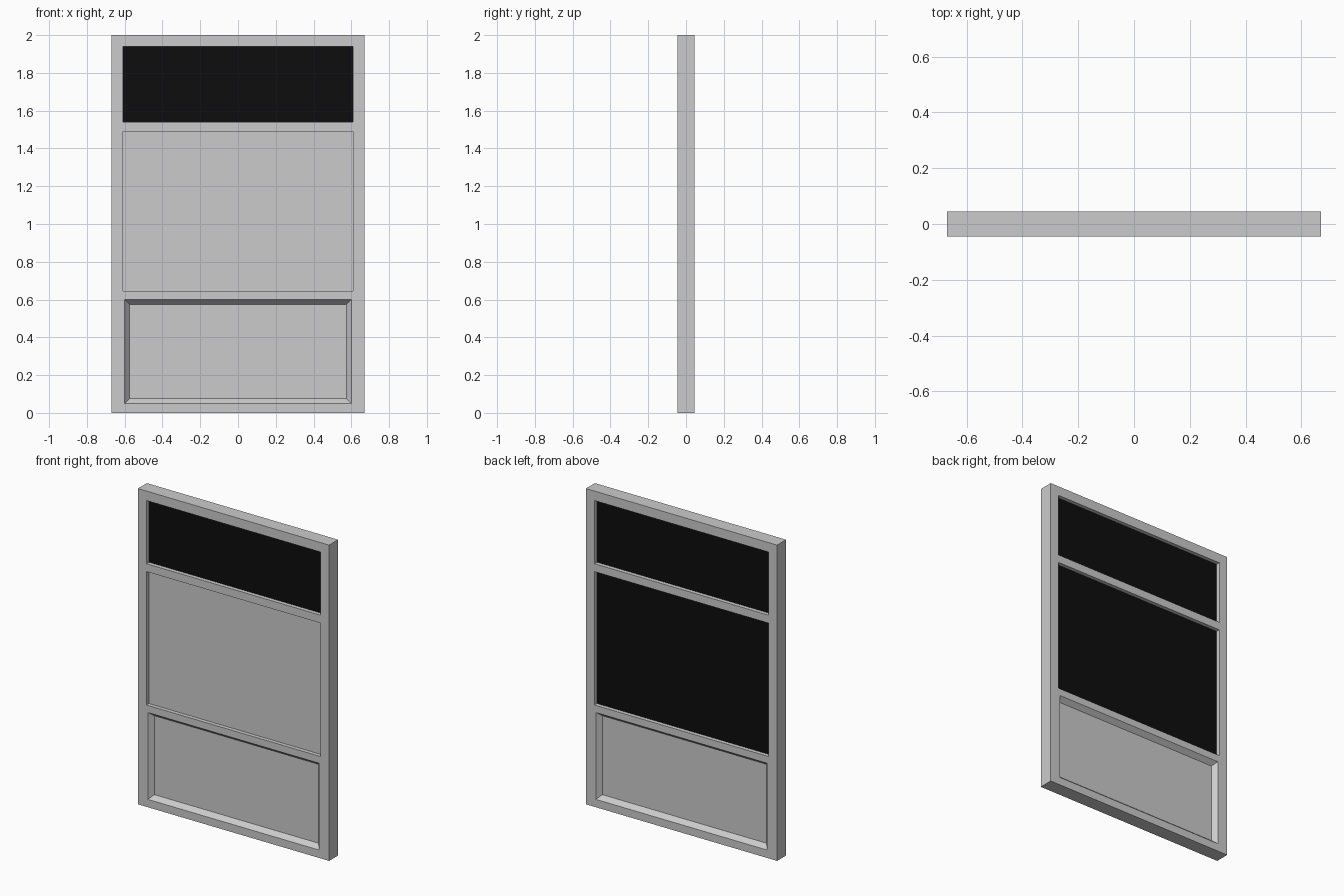
import bpy, bmesh

if "Cube" in bpy.data.objects:
    bpy.data.objects.remove(bpy.data.objects["Cube"])

W, H, D = 0.67, 2.0, 0.045   # half width, height, half depth


def box(name, hx, y0, y1, z0, z1, taper=0.0, mat=None):
    """Box centred on x; taper shrinks the rectangle at y1."""
    bm = bmesh.new()
    rings = []
    for y, t in ((y0, 0.0), (y1, taper)):
        rings.append([bm.verts.new((x, y, z)) for x, z in (
            (-hx + t, z0 + t), (hx - t, z0 + t), (hx - t, z1 - t), (-hx + t, z1 - t))])
    a, b = rings
    bm.faces.new(a)
    bm.faces.new(b[::-1])
    for i in range(4):
        j = (i + 1) % 4
        bm.faces.new((a[j], a[i], b[i], b[j]))
    bmesh.ops.recalc_face_normals(bm, faces=bm.faces)
    mesh = bpy.data.meshes.new(name)
    bm.to_mesh(mesh)
    bm.free()
    ob = bpy.data.objects.new(name, mesh)
    bpy.context.collection.objects.link(ob)
    if mat:
        mesh.materials.append(mat)
    return ob


def cut(target, cutter):
    mod = target.modifiers.new("cut", 'BOOLEAN')
    mod.operation = 'DIFFERENCE'
    mod.solver = 'EXACT'
    mod.object = cutter
    bpy.context.view_layer.objects.active = target
    bpy.ops.object.modifier_apply(modifier=mod.name)
    bpy.data.objects.remove(cutter)


black = bpy.data.materials.new("black")
black.diffuse_color = (0.004, 0.004, 0.004, 1)
black.use_nodes = True
black.node_tree.nodes["Principled BSDF"].inputs["Base Color"].default_value = black.diffuse_color

# Frame slab with two through openings
frame = box("frame", W, -D, D, 0, H)
openings = {"upper": (1.54, 1.94), "middle": (0.645, 1.49)}
for z0, z1 in openings.values():
    cut(frame, box("opening_cutter", 0.61, -0.1, 0.1, z0, z1))

# Bevelled recess of the lower panel, on both faces
depth, slope, over = 0.03, 0.025, 0.012
k = slope * over / depth
for s in (-1, 1):
    cut(frame, box("recess_cutter", 0.6 + k, s * (D + over), s * (D - depth),
                   0.05 - k, 0.6 + k, taper=slope + k))

# Infill panels: black glass above, board with grey front and black back below
P = 0.02
box("upper_glass", 0.61, -P, P, *openings["upper"], mat=black)
box("middle_board_front", 0.61, -P, 0, *openings["middle"])
box("middle_board_back", 0.61, 0, P, *openings["middle"], mat=black)
